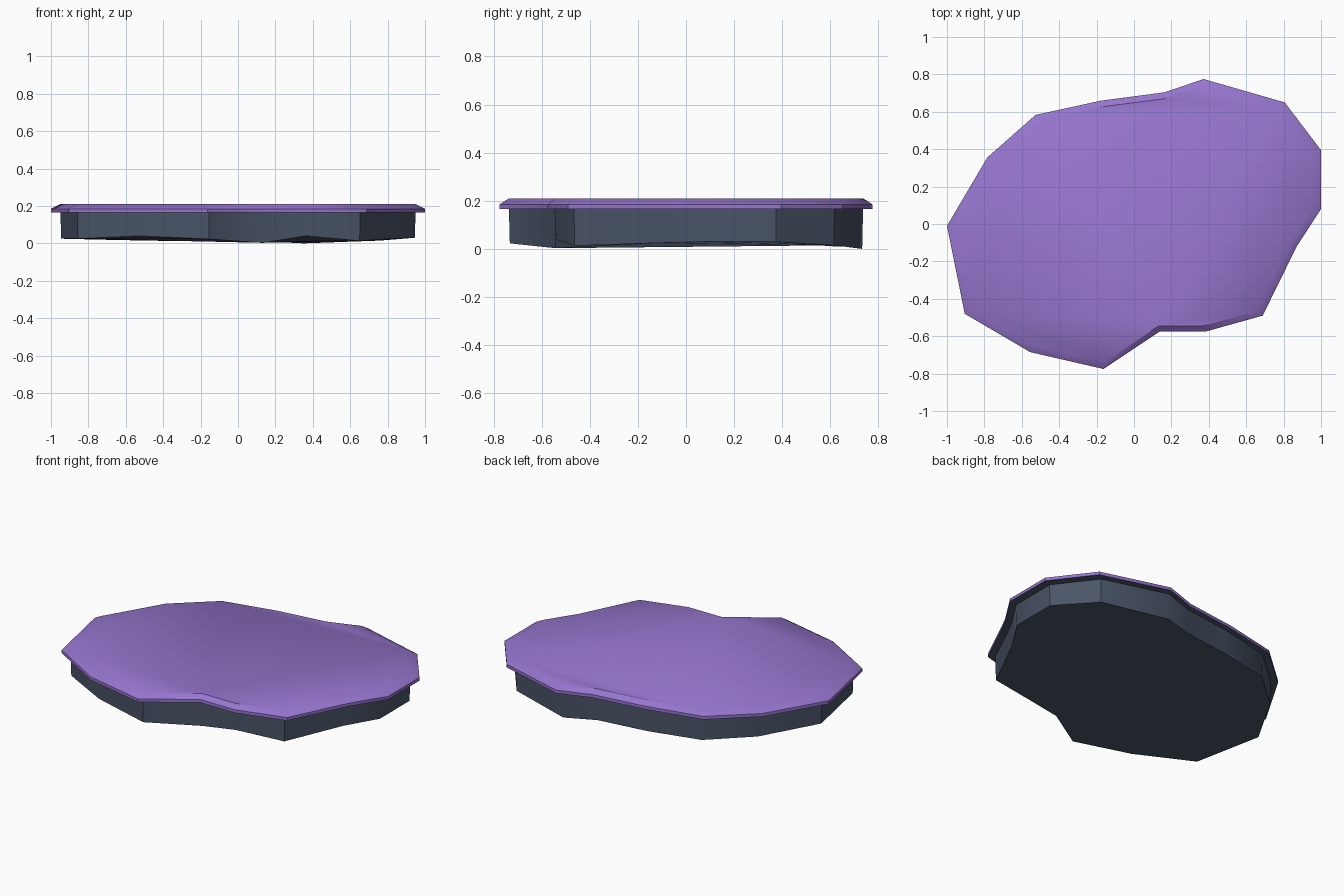
import bpy, bmesh, math

if "Cube" in bpy.data.objects:
    bpy.data.objects.remove(bpy.data.objects["Cube"])

# Irregular outline (counter-clockwise, seen from above)
OUTLINE = [(-1, -.01), (-.905, -.48), (-.555, -.685), (-.163, -.775),
           (.137, -.575), (.383, -.575), (.688, -.49), (.87, -.12),
           (1, .08), (1, .395), (.806, .65), (.372, .775),
           (.163, .704), (-.174, .66), (-.527, .583), (-.784, .356)]
# Uneven height of the lower rim at each outline point
RIM_Z = [.025, .025, .04, .023, .003, .04, .013, .025,
         .03, .03, .015, 0, .01, .01, .015, .02]


def material(name, rgb):
    m = bpy.data.materials.new(name)
    lin = [c / 255 / 12.92 if c < 11 else ((c / 255 + .055) / 1.055) ** 2.4 for c in rgb]
    m.diffuse_color = (*lin, 1)
    m.use_nodes = True
    m.node_tree.nodes["Principled BSDF"].inputs["Base Color"].default_value = m.diffuse_color
    return m


def loft(name, rings, mats):
    """Stack scaled outlines; each ring is (scale, height or list of heights)."""
    bm = bmesh.new()
    n = len(OUTLINE)
    loops = []
    for scale, z in rings:
        zs = z if isinstance(z, list) else [z] * n
        loops.append([bm.verts.new((x * scale, y * scale, h))
                      for (x, y), h in zip(OUTLINE, zs)])
    for a, b in zip(loops, loops[1:]):
        for i in range(n):
            j = (i + 1) % n
            bm.faces.new((a[i], a[j], b[j], b[i]))
    bm.faces.new(loops[0][::-1])
    bm.faces.new(loops[-1])
    bm.normal_update()
    # Downward faces take the last material
    for f in bm.faces:
        if f.normal.z < -.5:
            f.material_index = len(mats) - 1
    me = bpy.data.meshes.new(name)
    bm.to_mesh(me)
    bm.free()
    for m in mats:
        me.materials.append(m)
    ob = bpy.data.objects.new(name, me)
    bpy.context.collection.objects.link(ob)
    bpy.ops.object.select_all(action='DESELECT')
    ob.select_set(True)
    bpy.context.view_layer.objects.active = ob
    bpy.ops.object.shade_smooth_by_angle(angle=math.radians(35))
    return ob


slate = material("slate stone", (74, 85, 104))
purple = material("purple surface", (149, 117, 205))

# Stone base with an uneven underside
loft("stone_base", [(.945, RIM_Z), (.95, .17)], [slate])
# Overhanging cap with a bevelled upper edge
loft("top_cap", [(1, .165), (1, .185), (.95, .21)], [purple, slate])
